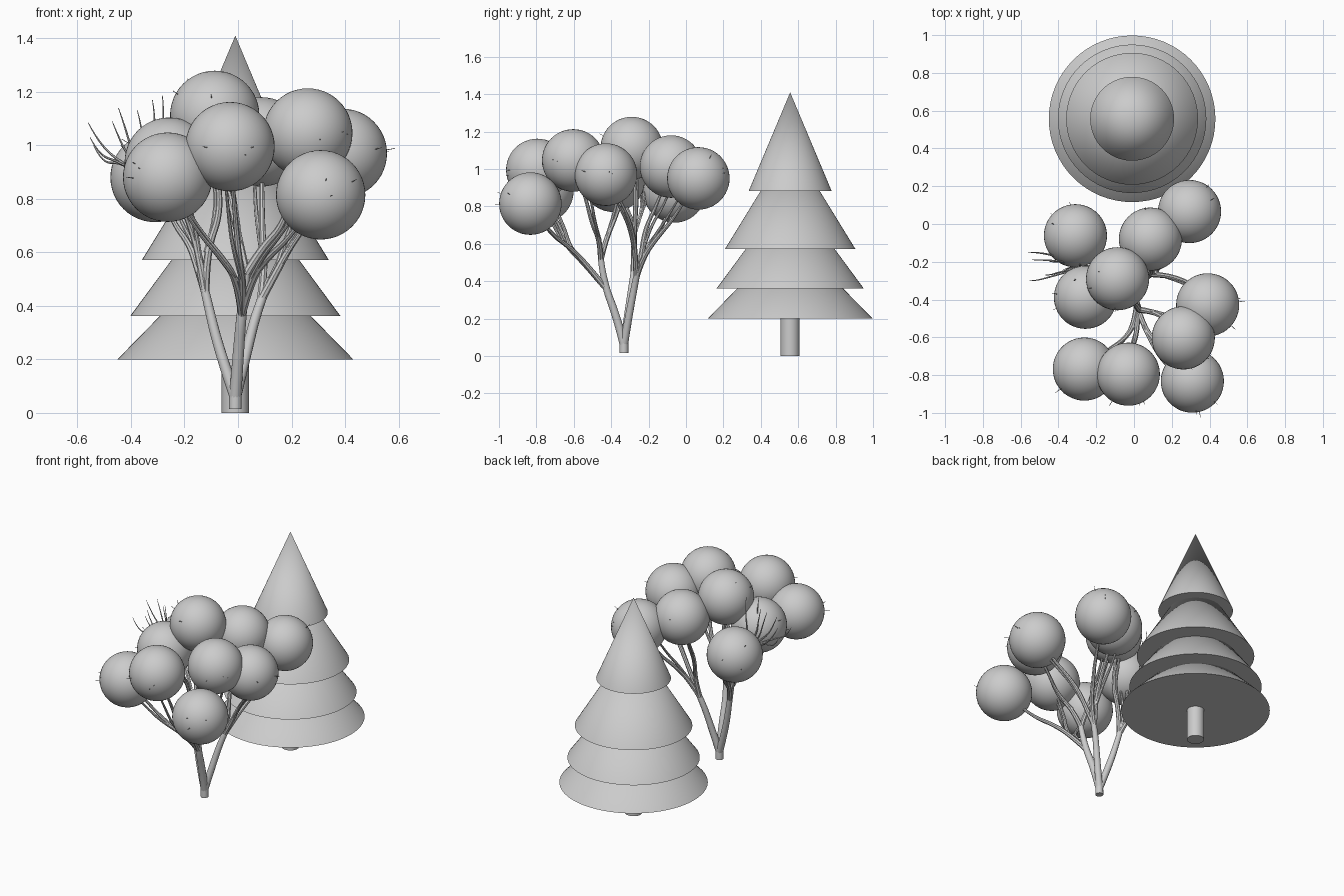
import bpy, math, random
from mathutils import Vector

random.seed(4)
grey = bpy.data.materials.new("light_grey")
grey.diffuse_color = (0.6, 0.6, 0.6, 1)


def finish(name):
    ob = bpy.context.object
    ob.name = name
    ob.data.materials.clear()
    ob.data.materials.append(grey)
    bpy.ops.object.shade_smooth_by_angle(angle=math.radians(40))
    return ob


# conifer: trunk and four stacked closed cones
PX, PY = -0.01, 0.557
bpy.ops.mesh.primitive_cylinder_add(vertices=48, radius=0.051, depth=0.3, location=(PX, PY, 0.15))
finish("conifer_trunk")
for i, (r, z0, z1) in enumerate([(0.441, 0.20, 0.65), (0.393, 0.362, 0.895),
                                 (0.349, 0.572, 1.14), (0.222, 0.882, 1.41)]):
    bpy.ops.mesh.primitive_cone_add(vertices=64, radius1=r, radius2=0, depth=z1 - z0,
                                    location=(PX, PY, (z0 + z1) / 2))
    finish(f"conifer_tier_{i + 1}")

# leaf balls of the round tree
balls = {
    "a": (0.294, 0.066, 0.95), "b": (-0.31, -0.062, 0.88), "c": (0.087, -0.08, 1.013),
    "d": (-0.087, -0.29, 1.112), "e": (-0.257, -0.388, 0.937), "f": (0.39, -0.428, 0.97),
    "g": (0.261, -0.603, 1.046), "h": (-0.263, -0.768, 0.881), "i": (-0.03, -0.795, 0.995),
    "j": (0.309, -0.832, 0.815)}
for k, c in balls.items():
    bpy.ops.mesh.primitive_uv_sphere_add(segments=48, ring_count=24, radius=0.167, location=c)
    finish("leaf_ball_" + k)


# tapered wooden limbs: each path is a list of (x, y, z, radius)
def limbs(name, paths, res):
    cu = bpy.data.curves.new(name, 'CURVE')
    cu.dimensions = '3D'
    cu.bevel_depth = 1
    cu.bevel_resolution = res
    cu.use_fill_caps = True
    for p in paths:
        s = cu.splines.new('NURBS')
        s.points.add(len(p) - 1)
        for pt, (x, y, z, r) in zip(s.points, p):
            pt.co = (x, y, z, 1)
            pt.radius = r
        s.order_u = 3
        s.use_endpoint_u = True
        s.resolution_u = 6
    ob = bpy.data.objects.new(name, cu)
    bpy.context.collection.objects.link(ob)
    bpy.ops.object.select_all(action='DESELECT')
    ob.select_set(True)
    bpy.context.view_layer.objects.active = ob
    bpy.ops.object.convert(target='MESH')
    finish(name)


limbs("tree_trunk", [[(-0.01, -0.332, 0.015, 0.024), (-0.01, -0.332, 0.06, 0.024),
                      (-0.008, -0.332, 0.12, 0.022)]], 4)

# three main limbs leaving the trunk
front = [(-0.01, -0.332, 0.06, 0.023), (0.0, -0.37, 0.21, 0.022), (0.015, -0.44, 0.39, 0.019)]
back = [(-0.01, -0.332, 0.06, 0.022), (0.03, -0.305, 0.22, 0.02), (0.075, -0.27, 0.40, 0.018)]
left = [(-0.01, -0.332, 0.06, 0.022), (-0.07, -0.31, 0.23, 0.02), (-0.12, -0.28, 0.44, 0.017)]
limbs("main_limbs", [
    front + [(0.03, -0.455, 0.52, 0.016)],
    back + [(0.12, -0.25, 0.50, 0.015)],
    left + [(-0.14, -0.27, 0.53, 0.015)]], 4)

# secondary branches up to the leaf balls
fe, be, le = (0.015, -0.435, 0.37), (0.085, -0.265, 0.42), (-0.122, -0.28, 0.45)
fork = (0.03, -0.455, 0.52)
branches = [
    ("i", fe, [(0.02, -0.53, 0.48), (0.005, -0.62, 0.57), (-0.01, -0.66, 0.72)]),
    ("h", fe, [(0.0, -0.54, 0.49), (-0.06, -0.62, 0.58), (-0.16, -0.68, 0.70)]),
    ("j", fe, [(0.05, -0.54, 0.50), (0.11, -0.62, 0.58), (0.2, -0.73, 0.66)]),
    ("g", fork, [(0.09, -0.46, 0.62), (0.17, -0.5, 0.70), (0.21, -0.54, 0.86)]),
    ("d", fork, [(0.01, -0.43, 0.62), (-0.02, -0.37, 0.76), (-0.06, -0.32, 0.92)]),
    ("f", be, [(0.14, -0.27, 0.52), (0.21, -0.28, 0.65), (0.32, -0.32, 0.78)]),
    ("a", be, [(0.14, -0.23, 0.53), (0.19, -0.15, 0.64), (0.25, -0.06, 0.74)]),
    ("c", be, [(0.10, -0.24, 0.53), (0.09, -0.22, 0.68), (0.09, -0.15, 0.82)]),
    ("b", le, [(-0.15, -0.24, 0.54), (-0.18, -0.17, 0.63), (-0.25, -0.11, 0.72)]),
    ("e", le, [(-0.14, -0.28, 0.56), (-0.17, -0.27, 0.68), (-0.22, -0.32, 0.80)]),
    ("d", le, [(-0.12, -0.28, 0.6), (-0.06, -0.27, 0.76), (-0.09, -0.27, 0.95)])]
paths = []
for k, start, mid in branches:
    pts = [start] + mid + [balls[k]]
    paths.append([(*p, r) for p, r in zip(pts, (0.016, 0.014, 0.0125, 0.009, 0.005))])
    # thinner companion shoot beside each branch
    off = Vector((random.uniform(-.05, .05), random.uniform(-.05, .05), 0))
    pts2 = [Vector(mid[0]), Vector(mid[1]) + off * .5, Vector(mid[2]) + off, Vector(balls[k]) + off]
    paths.append([(*p, r) for p, r in zip(pts2, (0.01, 0.009, 0.007, 0.004))])
limbs("branches", paths, 2)

# bare twigs sticking out on the left
root = (-0.15, -0.27, 0.66, 0.009)
tips = [(-0.56, -0.15, 1.085), (-0.54, -0.19, 1.00), (-0.447, -0.2, 1.14), (-0.553, -0.30, 1.03),
        (-0.376, -0.24, 1.13), (-0.283, -0.22, 1.187), (-0.32, -0.3, 1.17), (-0.47, -0.27, 1.09)]
twigs = []
for x, y, z in tips:
    twigs.append([root, (-0.24, -0.22, 0.82, 0.007), (x * .55 - .14, y * .8 - .04, 0.94, 0.005),
                  (x * .9 - .02, y, z - 0.07, 0.0035), (x, y, z, 0.0012)])
# small twig ends just piercing the leaf balls
for k, c in balls.items():
    c = Vector(c)
    for _ in range(3):
        d = Vector((c.x + random.uniform(-.3, .3), c.y + .33 + random.uniform(-.3, .3),
                    random.uniform(-.1, .3))).normalized()
        m = c + d * .1 + Vector((0, 0, -.01))
        twigs.append([(*c, .004), (*m, .003), (*(c + d * random.uniform(.172, .2)), .0012)])
limbs("twigs", twigs, 1)
